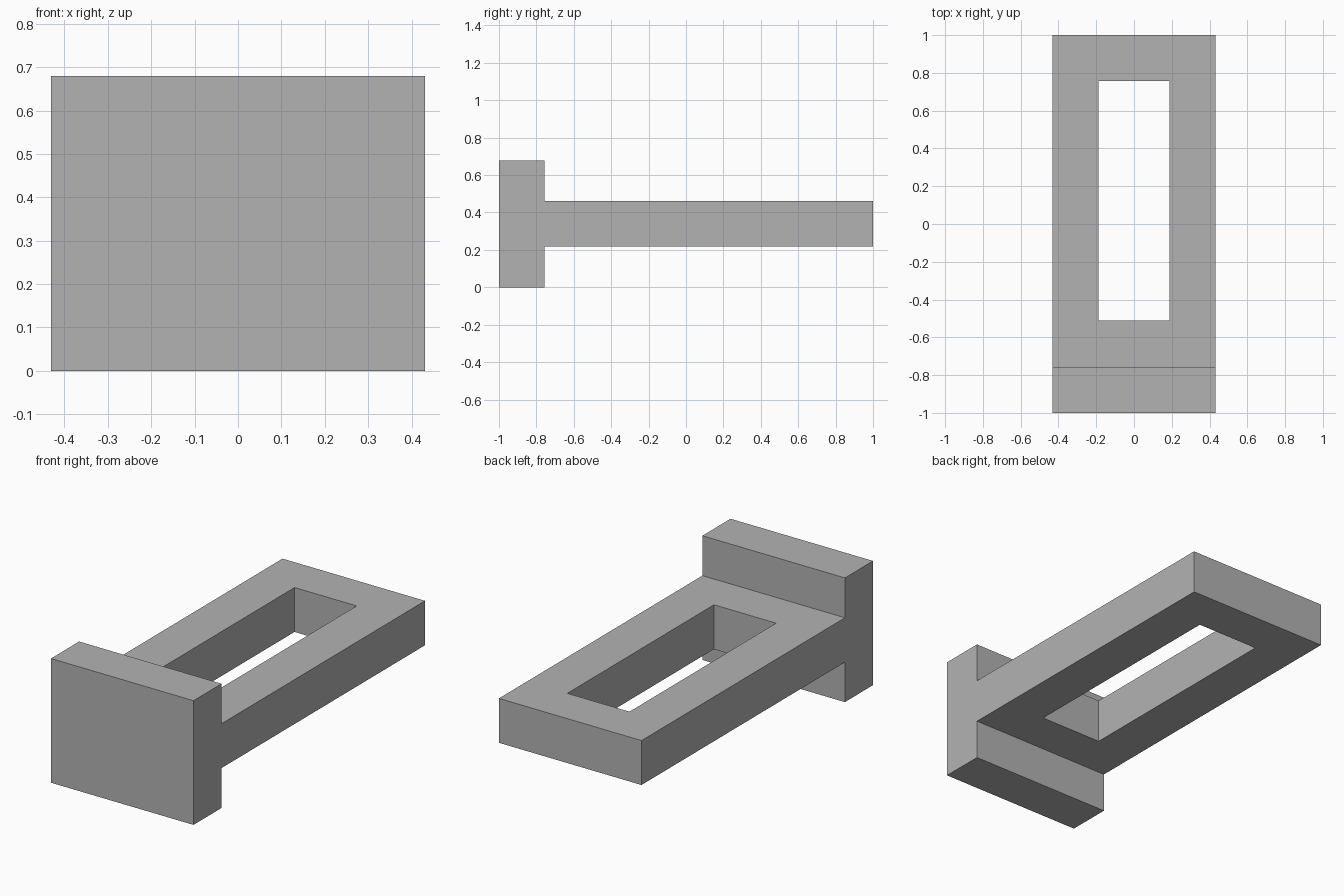
import bpy
import bmesh

default = bpy.data.objects.get("Cube")
if default:
    bpy.data.objects.remove(default, do_unlink=True)

grey = bpy.data.materials.new("plain grey")
grey.use_nodes = True
colour = (0.45, 0.45, 0.45, 1)
grey.diffuse_color = colour
grey.node_tree.nodes["Principled BSDF"].inputs["Base Color"].default_value = colour


def extrude_across(name, profile, half_width):
    """Solid from a (y, z) profile, extruded symmetrically along x."""
    bm = bmesh.new()
    face = bm.faces.new([bm.verts.new((-half_width, y, z)) for y, z in profile])
    grown = bmesh.ops.extrude_face_region(bm, geom=[face], use_keep_orig=True)
    verts = [v for v in grown["geom"] if isinstance(v, bmesh.types.BMVert)]
    bmesh.ops.translate(bm, verts=verts, vec=(2 * half_width, 0, 0))
    bmesh.ops.recalc_face_normals(bm, faces=bm.faces)
    mesh = bpy.data.meshes.new(name)
    bm.to_mesh(mesh)
    bm.free()
    mesh.materials.append(grey)
    obj = bpy.data.objects.new(name, mesh)
    bpy.context.collection.objects.link(obj)
    return obj


front, plate_back, back = -1, -0.757, 1
bottom, top = 0.218, 0.461
height = 0.679

# Upright front plate and flat arm as one T-shaped solid
body = extrude_across("plate_with_slotted_arm", [
    (front, 0), (plate_back, 0), (plate_back, bottom), (back, bottom),
    (back, top), (plate_back, top), (plate_back, height), (front, height),
], 0.431)

# Rectangular slot through the arm
slot = extrude_across("slot_cutter", [
    (-0.51, 0.1), (0.757, 0.1), (0.757, 0.6), (-0.51, 0.6),
], 0.188)
slot.hide_render = True

cut = body.modifiers.new("slot", 'BOOLEAN')
cut.operation = 'DIFFERENCE'
cut.solver = 'EXACT'
cut.object = slot
bpy.context.view_layer.objects.active = body
bpy.ops.object.modifier_apply(modifier=cut.name)
bpy.data.objects.remove(slot, do_unlink=True)
